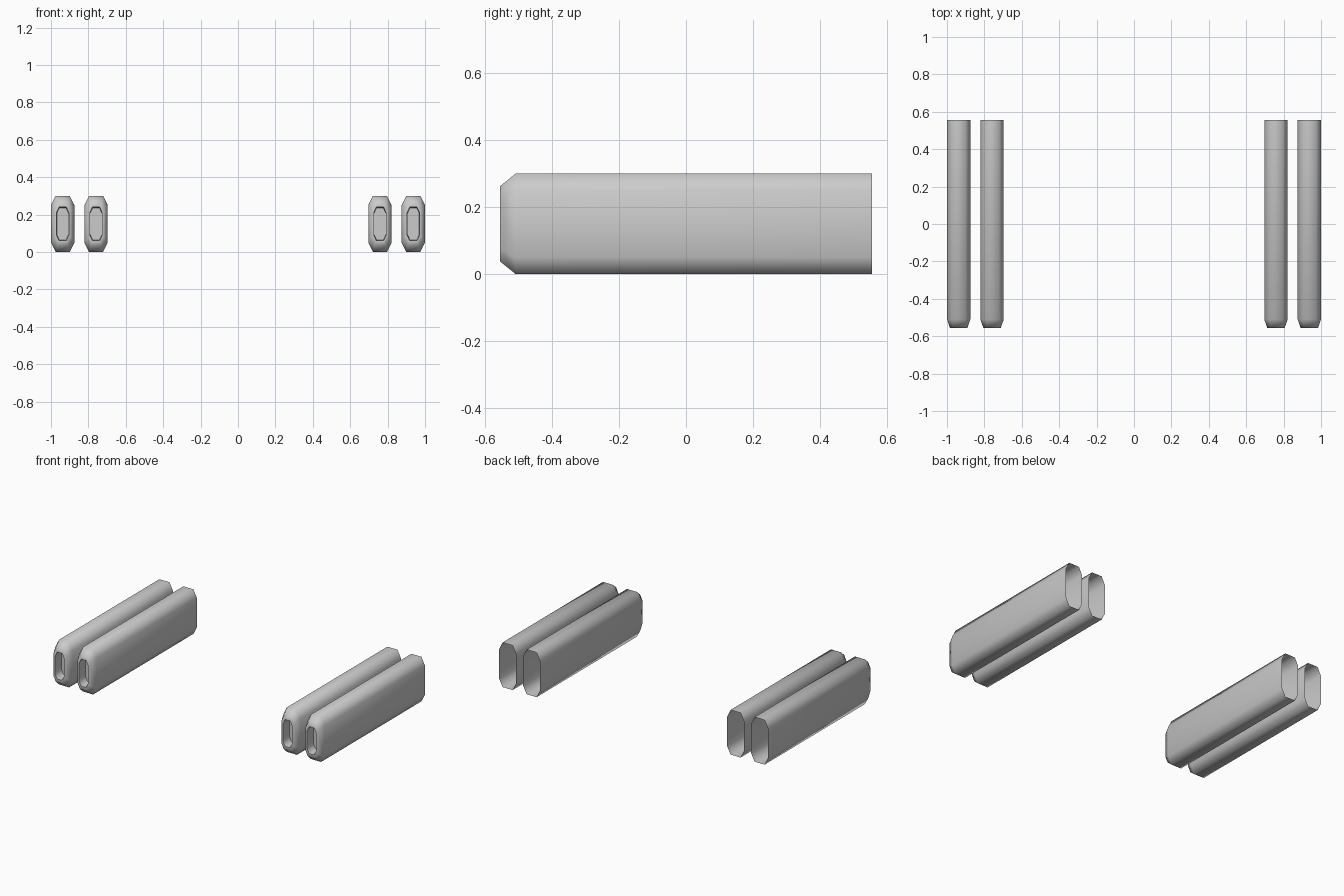
import bpy, bmesh, math

if "Cube" in bpy.data.objects:
    bpy.data.objects.remove(bpy.data.objects["Cube"])

Z_MID = 0.15

# rings along the tube: y, half width, half height, corner cut in x, corner cut in z
RINGS = [
    (0.557, 0.0625, 0.15, 0.025, 0.05),    # open rear end
    (-0.51, 0.0625, 0.15, 0.025, 0.05),    # start of nose taper
    (-0.557, 0.046, 0.112, 0.018, 0.038),  # front lip
    (-0.557, 0.033, 0.09, 0.014, 0.03),    # mouth rim
    (-0.49, 0.031, 0.086, 0.013, 0.029),   # recess bottom
]


def octagon(bm, y, w, h, cx, cz):
    pts = [(w, h - cz), (w - cx, h), (cx - w, h), (-w, h - cz),
           (-w, cz - h), (cx - w, -h), (w - cx, -h), (w, cz - h)]
    return [bm.verts.new((x, y, z)) for x, z in pts]


def make_tube(name, x):
    bm = bmesh.new()
    rings = [octagon(bm, *r) for r in RINGS]
    for a, b in zip(rings, rings[1:]):
        for i in range(8):
            j = (i + 1) % 8
            bm.faces.new((a[i], a[j], b[j], b[i]))
    bm.faces.new(rings[-1])
    bmesh.ops.recalc_face_normals(bm, faces=bm.faces)
    # the long outer wall must face away from the tube axis
    bm.faces.ensure_lookup_table()
    if bm.faces[0].normal.dot(bm.faces[0].calc_center_median()) < 0:
        bmesh.ops.reverse_faces(bm, faces=bm.faces)
    mesh = bpy.data.meshes.new(name)
    bm.to_mesh(mesh)
    bm.free()
    obj = bpy.data.objects.new(name, mesh)
    obj.location = (x, 0, Z_MID)
    bpy.context.collection.objects.link(obj)
    bpy.ops.object.select_all(action='DESELECT')
    obj.select_set(True)
    bpy.context.view_layer.objects.active = obj
    bpy.ops.object.shade_smooth_by_angle(angle=math.radians(70))


# a pair of tubes on each side
for side, s in (("left", -1), ("right", 1)):
    make_tube(f"{side}_inner_barrel", s * 0.759)
    make_tube(f"{side}_outer_barrel", s * 0.9375)
